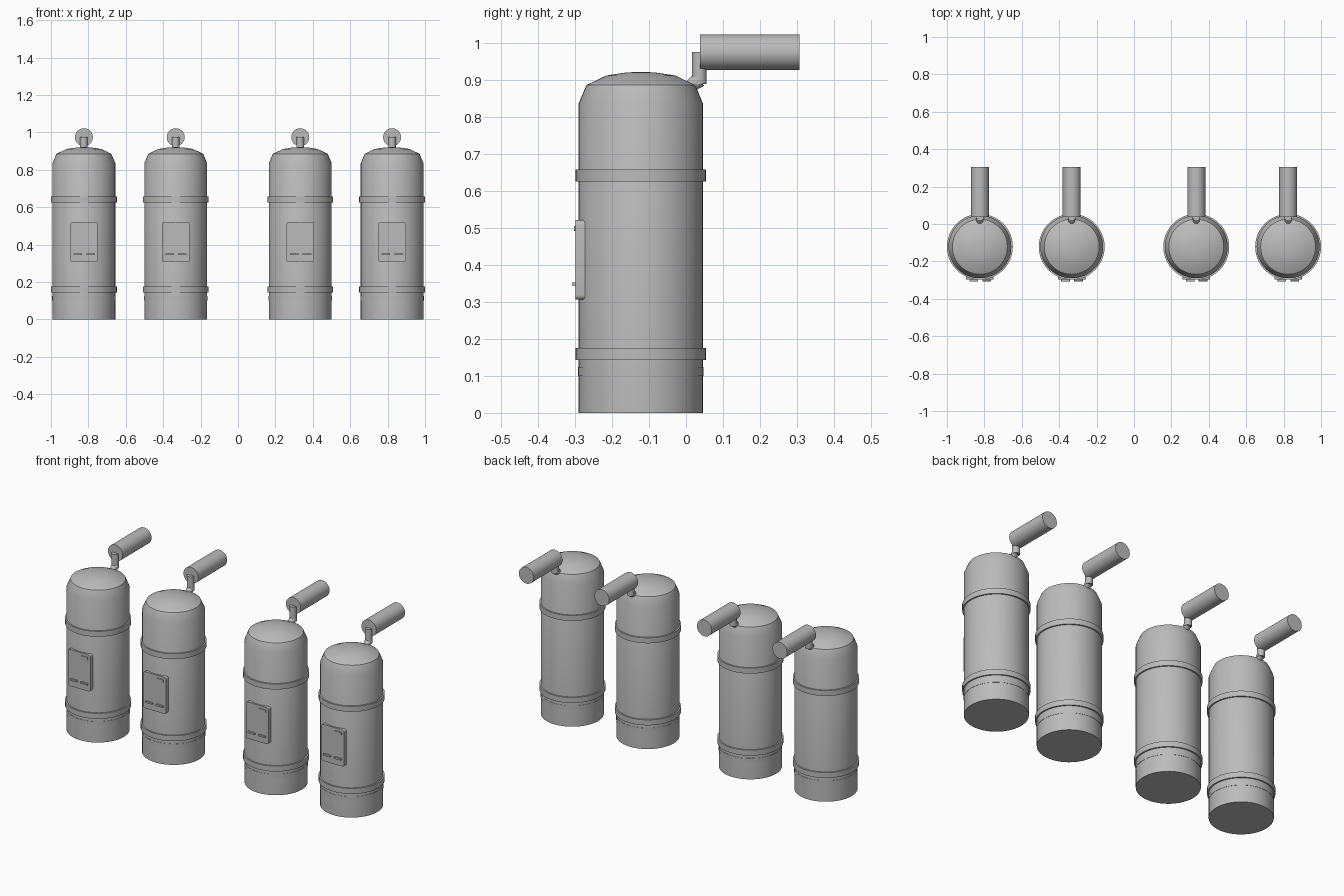
import bpy, bmesh, math
from mathutils import Vector

cube = bpy.data.objects.get("Cube")
if cube:
    bpy.data.objects.remove(cube)

grey = bpy.data.materials.new("plain grey")
grey.use_nodes = True
GREY = (0.5, 0.5, 0.5, 1)
grey.diffuse_color = GREY
grey.node_tree.nodes["Principled BSDF"].inputs["Base Color"].default_value = GREY

AXIS_Y = -0.122
R = 0.168


def finish(name, bm, smooth=True):
    bmesh.ops.recalc_face_normals(bm, faces=bm.faces[:])
    mesh = bpy.data.meshes.new(name)
    bm.to_mesh(mesh)
    bm.free()
    mesh.materials.append(grey)
    ob = bpy.data.objects.new(name, mesh)
    bpy.context.collection.objects.link(ob)
    if smooth:
        bpy.ops.object.select_all(action="DESELECT")
        ob.select_set(True)
        bpy.context.view_layer.objects.active = ob
        bpy.ops.object.shade_smooth_by_angle(angle=math.radians(40))
    return ob


def lathe(name, x, profile, closed=False, steps=48):
    """Spin a (radius, height) profile about the tank's axis."""
    bm = bmesh.new()
    verts = [bm.verts.new((x + r, AXIS_Y, z)) for r, z in profile]
    pairs = list(zip(verts, verts[1:]))
    if closed:
        pairs.append((verts[-1], verts[0]))
    edges = [bm.edges.new(p) for p in pairs]
    bmesh.ops.spin(bm, geom=verts + edges, cent=(x, AXIS_Y, 0), axis=(0, 0, 1),
                   angle=math.tau, steps=steps, use_duplicate=False)
    bmesh.ops.remove_doubles(bm, verts=bm.verts[:], dist=0.0001)
    return finish(name, bm)


def ring(name, x, outer, low, high):
    inner = R - 0.008
    return lathe(name, x, [(inner, low), (outer, low), (outer, high), (inner, high)], True)


def rod(name, start, end, r1, r2, sides=24):
    """Capped cylinder or cone between two points."""
    a, b = Vector(start), Vector(end)
    bm = bmesh.new()
    bmesh.ops.create_cone(bm, cap_ends=True, segments=sides, radius1=r1, radius2=r2,
                          depth=(b - a).length)
    turn = (b - a).to_track_quat("Z", "Y").to_matrix()
    bmesh.ops.rotate(bm, verts=bm.verts[:], matrix=turn)
    bmesh.ops.translate(bm, verts=bm.verts[:], vec=(a + b) / 2)
    return finish(name, bm)


def plate(name, x, z, width, height, front, back, corner):
    """Upright rounded plate facing the front."""
    bm = bmesh.new()
    outline = []
    for quarter, (sx, sz) in enumerate([(1, 1), (-1, 1), (-1, -1), (1, -1)]):
        for step in range(5):
            t = math.pi / 2 * (quarter + step / 4)
            outline.append(bm.verts.new((
                x + sx * (width / 2 - corner) + corner * math.cos(t), front,
                z + sz * (height / 2 - corner) + corner * math.sin(t))))
    face = bm.faces.new(outline)
    out = bmesh.ops.extrude_face_region(bm, geom=[face], use_keep_orig=True)
    moved = [v for v in out["geom"] if isinstance(v, bmesh.types.BMVert)]
    bmesh.ops.translate(bm, verts=moved, vec=(0, back - front, 0))
    return finish(name, bm)


BODY = [(0, 0), (R, 0), (R, 0.835), (0.147, 0.885), (0.093, 0.911), (0.04, 0.919), (0, 0.921)]

for number, x in enumerate((-0.824, -0.333, 0.333, 0.824), 1):
    tag = f"_{number}"
    # Tank with domed top, and its bands
    lathe("tank_body" + tag, x, BODY)
    ring("upper_band" + tag, x, 0.176, 0.625, 0.657)
    ring("lower_band" + tag, x, 0.176, 0.143, 0.175)
    ring("thin_band" + tag, x, R + 0.0015, 0.1, 0.124)

    # Front panel with raised tabs
    plate("front_panel" + tag, x, 0.413, 0.147, 0.215, -0.298, -0.262, 0.013)
    for side, offset in (("right", -0.033), ("left", 0.036)):
        plate(f"{side}_tab" + tag, x + offset, 0.348, 0.046, 0.009, -0.308, -0.29, 0.002)
    plate("upper_tab" + tag, x + 0.036, 0.498, 0.046, 0.014, -0.303, -0.29, 0.002)

    # Bent neck and horizontal grip at the back
    rod("neck_base" + tag, (x, -0.002, 0.872), (x, 0.036, 0.9), 0.015, 0.021)
    rod("neck_post" + tag, (x, 0.036, 0.888), (x, 0.036, 0.975), 0.02, 0.02)
    rod("grip" + tag, (x, 0.038, 0.974), (x, 0.306, 0.974), 0.048, 0.048, 32)
